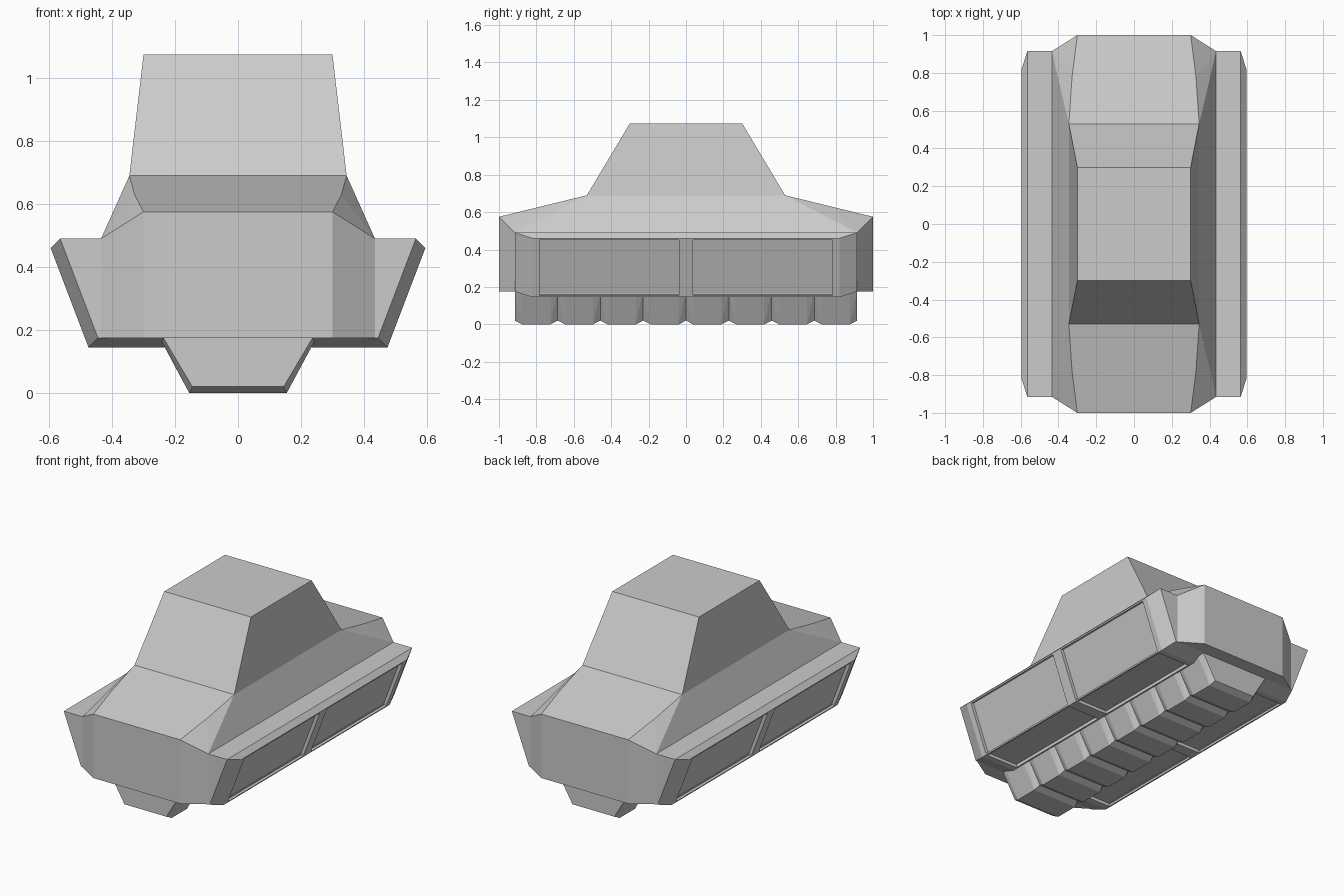
import bpy, bmesh
from itertools import product
from mathutils import Vector

if "Cube" in bpy.data.objects:
    bpy.data.objects.remove(bpy.data.objects["Cube"])


def hull_mesh(points):
    """Closed flat-faced solid around a few points."""
    bm = bmesh.new()
    verts = [bm.verts.new(p) for p in points]
    bmesh.ops.convex_hull(bm, input=verts)
    bmesh.ops.delete(bm, geom=[v for v in bm.verts if not v.link_faces], context='VERTS')
    bmesh.ops.dissolve_limit(bm, angle_limit=0.03, verts=bm.verts[:], edges=bm.edges[:])
    bmesh.ops.recalc_face_normals(bm, faces=bm.faces[:])
    return bm


def add_object(name, bm):
    mesh = bpy.data.meshes.new(name)
    bm.normal_update()
    bm.to_mesh(mesh)
    bm.free()
    obj = bpy.data.objects.new(name, mesh)
    bpy.context.collection.objects.link(obj)
    return obj


def corners(x, y, z):
    """Four points mirrored in x and y."""
    return [(sx * x, sy * y, z) for sx, sy in product((-1, 1), repeat=2)]


def drop_face(bm, z):
    """Remove the hidden horizontal face at height z."""
    hidden = [f for f in bm.faces if all(abs(v.co.z - z) < 1e-4 for v in f.verts)]
    bmesh.ops.delete(bm, geom=hidden, context='FACES_ONLY')


# Lower hull with sloping hoods and chamfered corners
bm = hull_mesh(corners(0.30, 1.0, 0.175) + corners(0.435, 0.915, 0.175)
               + corners(0.30, 1.0, 0.575) + corners(0.435, 0.915, 0.49)
               + corners(0.328, 0.78, 0.629) + corners(0.345, 0.53, 0.69))
drop_face(bm, 0.69)
add_object("hull", bm)

# Tapered cabin
bm = hull_mesh(corners(0.345, 0.53, 0.69) + corners(0.30, 0.30, 1.075))
drop_face(bm, 0.69)
add_object("cabin", bm)

# Side pod with chamfered ends, mirrored to the other side
end_profile = [(0.43, 0.49), (0.565, 0.49), (0.445, 0.175), (0.22, 0.175)]
mid_profile = [(0.595, 0.46), (0.475, 0.145), (0.235, 0.145)]
pod_points = [(x, s * 0.915, z) for x, z in end_profile for s in (-1, 1)]
pod_points += [(x, s * 0.82, z) for x, z in mid_profile for s in (-1, 1)]
bm = hull_mesh(pod_points)
bmesh.ops.bisect_plane(bm, geom=bm.verts[:] + bm.edges[:] + bm.faces[:],
                       plane_co=(0, 0, 0), plane_no=(0, 1, 0))
bm.normal_update()

# Recessed panels, two on the outside and two underneath
panels = [f for f in bm.faces
          if (f.normal.x > 0.85 or f.normal.z < -0.9) and abs(f.normal.y) < 0.1]
bmesh.ops.inset_individual(bm, faces=panels, thickness=0.013)
for f in panels:
    c = f.calc_center_median()
    for v in f.verts:
        v.co.y = c.y + (0.373 if v.co.y > c.y else -0.373)
bm.normal_update()
bmesh.ops.inset_individual(bm, faces=panels, thickness=0.0, depth=-0.02)
pod = add_object("side_pods", bm)
mirror = pod.modifiers.new("mirror", 'MIRROR')
mirror.use_axis = (True, False, False)

# Row of eight bevelled keel blocks
pitch = 1.83 / 8
bm = hull_mesh(corners(0.237, pitch / 2, 0.175) + corners(0.145, pitch / 2, 0.02)
               + corners(0.249, 0.075, 0.175) + corners(0.155, 0.075, 0.0))
keel = add_object("keel_blocks", bm)
keel.location.y = -3.5 * pitch
array = keel.modifiers.new("row", 'ARRAY')
array.count = 8
array.use_relative_offset = False
array.use_constant_offset = True
array.constant_offset_displace = Vector((0, pitch, 0))
